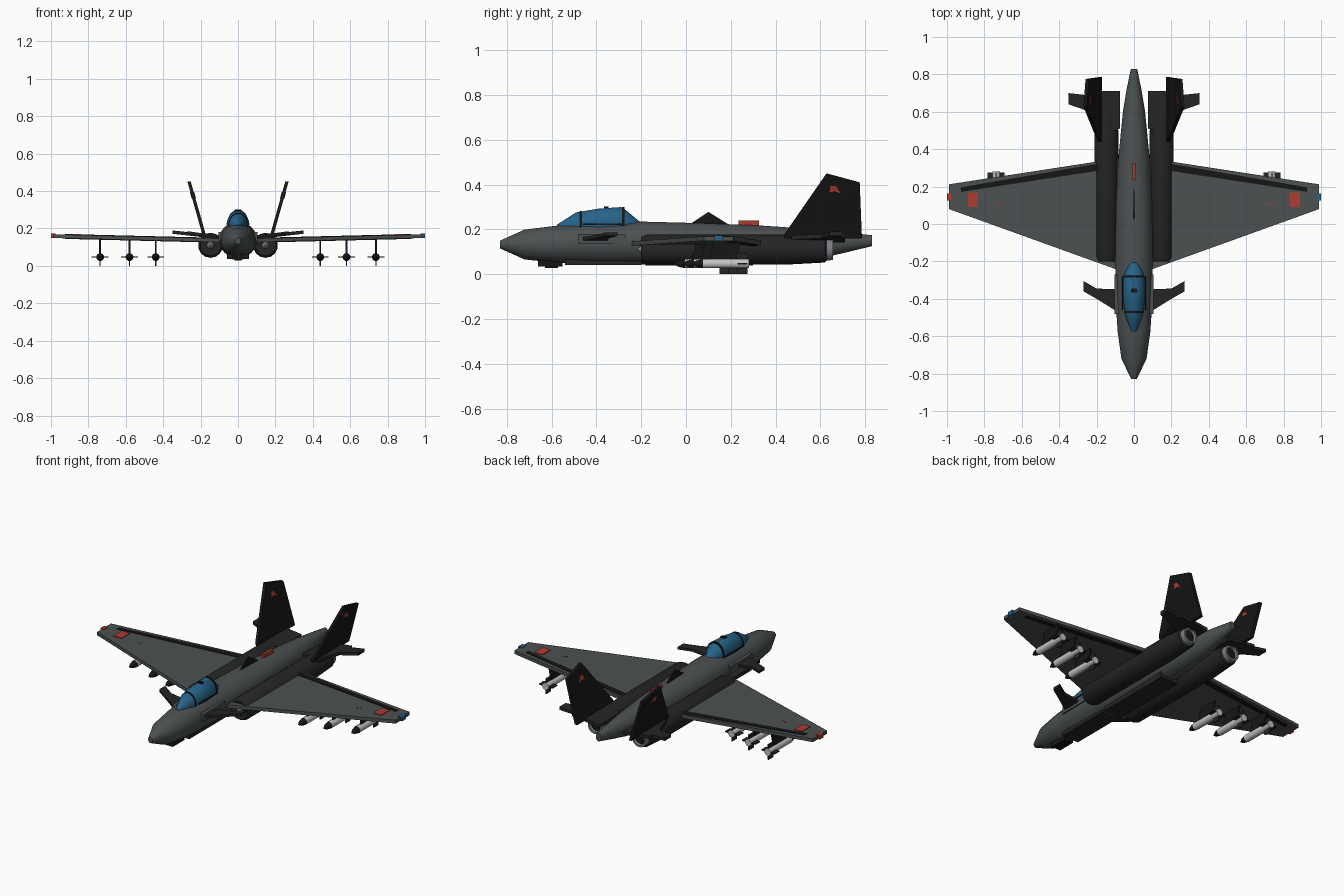
import bpy, bmesh, math
from mathutils import Vector

if "Cube" in bpy.data.objects:
    bpy.data.objects.remove(bpy.data.objects["Cube"])


def material(name, col):
    m = bpy.data.materials.new(name)
    m.diffuse_color = (*col, 1)
    m.use_nodes = True
    m.node_tree.nodes["Principled BSDF"].inputs["Base Color"].default_value = m.diffuse_color
    return m


GREY = material("hull_grey", (0.072, 0.082, 0.082))
DARK = material("dark_grey", (0.018, 0.018, 0.018))
BLACK = material("black", (0.008, 0.008, 0.008))
BLUE = material("glass_blue", (0.02, 0.125, 0.25))
RED = material("marking_red", (0.42, 0.045, 0.03))
LIGHT = material("light_grey", (0.55, 0.55, 0.53))
METAL = material("nozzle_metal", (0.2, 0.22, 0.24))


def build(name, verts, faces, mat, smooth=False):
    me = bpy.data.meshes.new(name)
    me.from_pydata([tuple(v) for v in verts], [], faces)
    bm = bmesh.new()
    bm.from_mesh(me)
    bmesh.ops.recalc_face_normals(bm, faces=bm.faces)
    bm.to_mesh(me)
    bm.free()
    ob = bpy.data.objects.new(name, me)
    bpy.context.collection.objects.link(ob)
    me.materials.append(mat)
    if smooth:
        bpy.ops.object.select_all(action='DESELECT')
        ob.select_set(True)
        bpy.context.view_layer.objects.active = ob
        bpy.ops.object.shade_smooth_by_angle(angle=math.radians(35))
    return ob


def plate(name, pts, thick, mat):
    """Solid slab: outline pts, thickened both ways along the vector thick."""
    h, n = Vector(thick) / 2, len(pts)
    verts = [Vector(p) + h for p in pts] + [Vector(p) - h for p in pts]
    faces = [list(range(n)), list(range(n, 2 * n))]
    faces += [(i, (i + 1) % n, (i + 1) % n + n, i + n) for i in range(n)]
    return build(name, verts, faces, mat)


def loft(name, rings, mat, sides=16, cx=0.0):
    """Body along y from elliptical rings (y, half width, bottom z, top z)."""
    verts, faces = [], []
    for y, w, lo, hi in rings:
        for i in range(sides):
            a = 2 * math.pi * (i + 0.5) / sides
            verts.append((cx + w * math.cos(a), y,
                          (lo + hi) / 2 + (hi - lo) / 2 * math.sin(a)))
    for r in range(len(rings) - 1):
        for i in range(sides):
            j = (i + 1) % sides
            faces.append((r * sides + i, r * sides + j,
                          (r + 1) * sides + j, (r + 1) * sides + i))
    faces += [list(range(sides)), list(range((len(rings) - 1) * sides, len(rings) * sides))]
    return build(name, verts, faces, mat, True)


def tube(name, cx, cz, rings, mat, sides=12):
    return loft(name, [(y, r, cz - r, cz + r) for y, r in rings], mat, sides, cx)


def box(name, x0, x1, y0, y1, z0, z1, mat):
    z = (z0 + z1) / 2
    return plate(name, [(x0, y0, z), (x1, y0, z), (x1, y1, z), (x0, y1, z)],
                 (0, 0, z1 - z0), mat)


# Fuselage
loft("fuselage", [(-0.83, 0.015, 0.115, 0.150), (-0.72, 0.068, 0.065, 0.200),
                  (-0.58, 0.088, 0.050, 0.217), (-0.45, 0.097, 0.045, 0.228),
                  (-0.20, 0.102, 0.042, 0.236), (0.10, 0.098, 0.045, 0.228),
                  (0.35, 0.085, 0.050, 0.217), (0.60, 0.060, 0.070, 0.200),
                  (0.72, 0.040, 0.098, 0.187), (0.83, 0.017, 0.125, 0.174)], GREY, 20)

# Canopy with two frame hoops and small rails
loft("canopy", [(-0.575, 0.015, 0.19, 0.222), (-0.49, 0.048, 0.16, 0.278),
                (-0.39, 0.060, 0.15, 0.295), (-0.29, 0.058, 0.15, 0.302),
                (-0.265, 0.052, 0.16, 0.285), (-0.20, 0.02, 0.19, 0.230)], BLUE, 12)
for y, w, t in ((-0.47, 0.053, 0.284), (-0.28, 0.0585, 0.302)):
    loft("canopy_hoop", [(y - 0.005, w, 0.148, t), (y + 0.005, w, 0.148, t)], BLACK, 12)
for s in (-1, 1):
    box("canopy_rail", s * 0.059, s * 0.063, -0.46, -0.28, 0.220, 0.226, BLACK)
box("canopy_latch", -0.015, 0.015, -0.365, -0.345, 0.29, 0.301, BLACK)

# Spine blade and beacon
plate("spine_blade", [(0, 0.02, 0.225), (0, 0.10, 0.278), (0, 0.185, 0.225)], (0.008, 0, 0), BLACK)
box("spine_beacon", -0.008, 0.008, 0.235, 0.325, 0.20, 0.24, RED)

# Belly: sensor pod, tray, doors
box("chin_sensor", -0.03, 0.03, -0.66, -0.55, 0.035, 0.07, BLACK)
box("chin_sensor_foot", -0.018, 0.018, -0.63, -0.57, 0.028, 0.04, BLACK)
box("belly_tray", -0.055, 0.055, -0.54, -0.20, 0.042, 0.08, DARK)
box("belly_door", -0.06, 0.06, -0.18, 0.30, 0.038, 0.08, DARK)


def wing_z(x):
    return 0.137 + 0.022 * (x - 0.1) / 0.89


def fin_pt(s, y, z):
    return (s * (0.185 + 0.075 * (z - 0.18) / 0.265), y, z)


for s in (-1, 1):
    side = "left" if s < 0 else "right"

    def on_wing(pts, lift=0.0):
        return [(s * x, y, wing_z(x) + lift) for x, y in pts]

    # Main wing, flap and markings
    plate("wing_" + side, on_wing([(0.06, -0.255), (0.99, 0.08), (0.99, 0.212), (0.06, 0.355)]),
          (0, 0, 0.02), GREY)
    plate("flap_" + side, on_wing([(0.925, 0.172), (0.925, 0.196), (0.19, 0.323), (0.19, 0.285)]),
          (0, 0, 0.026), BLACK)
    plate("wing_square_" + side, on_wing([(0.835, 0.09), (0.888, 0.09), (0.888, 0.168), (0.835, 0.168)], 0.01),
          (0, 0, 0.008), RED)
    plate("wing_dash_" + side, on_wing([(0.715, 0.10), (0.74, 0.108), (0.74, 0.113), (0.715, 0.105)], 0.01),
          (0, 0, 0.004), RED)
    box("tip_light_" + side, s * 0.975, s * 1.0, 0.125, 0.162, 0.148, 0.172, RED if s < 0 else BLUE)

    # Canard and its side mount
    plate("canard_" + side, [(s * x, y, z) for x, y, z in
          ((0.08, -0.475, 0.155), (0.20, -0.40, 0.168), (0.27, -0.36, 0.178), (0.27, -0.305, 0.178),
           (0.20, -0.345, 0.168), (0.08, -0.35, 0.155))], (0, 0, 0.015), DARK)
    box("canard_mount_" + side, s * 0.08, s * 0.105, -0.48, -0.27, 0.135, 0.18, GREY)

    # Engine nacelle, intake and nozzle
    cx, cz = s * 0.147, 0.11
    tube("nacelle_" + side, cx, cz, [(-0.195, 0.035), (-0.20, 0.056), (-0.175, 0.067), (0.45, 0.067),
                                     (0.62, 0.058), (0.63, 0.045)], DARK, 14)
    tube("intake_cone_" + side, cx, cz, [(-0.215, 0.006), (-0.19, 0.022)], METAL)
    tube("nozzle_" + side, cx, cz, [(0.61, 0.05), (0.655, 0.047), (0.655, 0.036), (0.62, 0.03)], METAL, 14)
    tube("nozzle_core_" + side, cx, cz, [(0.62, 0.036), (0.64, 0.036)], BLACK, 14)

    # Tailplane
    plate("tailplane_" + side, [(s * x, y, 0.142 + 0.11 * x) for x, y in
          ((0.075, 0.51), (0.20, 0.47), (0.25, 0.605), (0.35, 0.64), (0.35, 0.70),
           (0.26, 0.69), (0.26, 0.71), (0.075, 0.71))], (0, 0, 0.018), DARK)

    # Canted fin with red badge
    plate("fin_" + side, [fin_pt(s, *p) for p in ((0.44, 0.16), (0.44, 0.18), (0.627, 0.45),
          (0.775, 0.41), (0.785, 0.16))], (0.018, 0, 0), BLACK)
    plate("fin_badge_" + side, [fin_pt(s, *p) for p in ((0.645, 0.395), (0.67, 0.393), (0.69, 0.36),
          (0.665, 0.37), (0.64, 0.365))], (0.024, 0, 0), RED)

    # Missiles on pylons, staggered backwards toward the tip
    for k, x in enumerate((0.44, 0.58, 0.737)):
        mx, y, z = s * x, -0.055 + 0.04 * k, 0.047
        tube("missile_nose", mx, z, [(y, 0.003), (y + 0.02, 0.014), (y + 0.05, 0.021)], BLACK)
        tube("missile_body", mx, z, [(y + 0.05, 0.021), (y + 0.255, 0.021)], LIGHT)
        box("missile_fin_flat", mx - 0.045, mx + 0.045, y + 0.205, y + 0.25, z - 0.003, z + 0.003, DARK)
        box("missile_fin_upright", mx - 0.003, mx + 0.003, y + 0.205, y + 0.25, 0.0, 0.092, DARK)
        plate("pylon", [(mx, y + 0.08, 0.06), (mx, y + 0.20, 0.06), (mx, y + 0.22, wing_z(x)),
                        (mx, y + 0.10, wing_z(x))], (0.01, 0, 0), BLACK)
